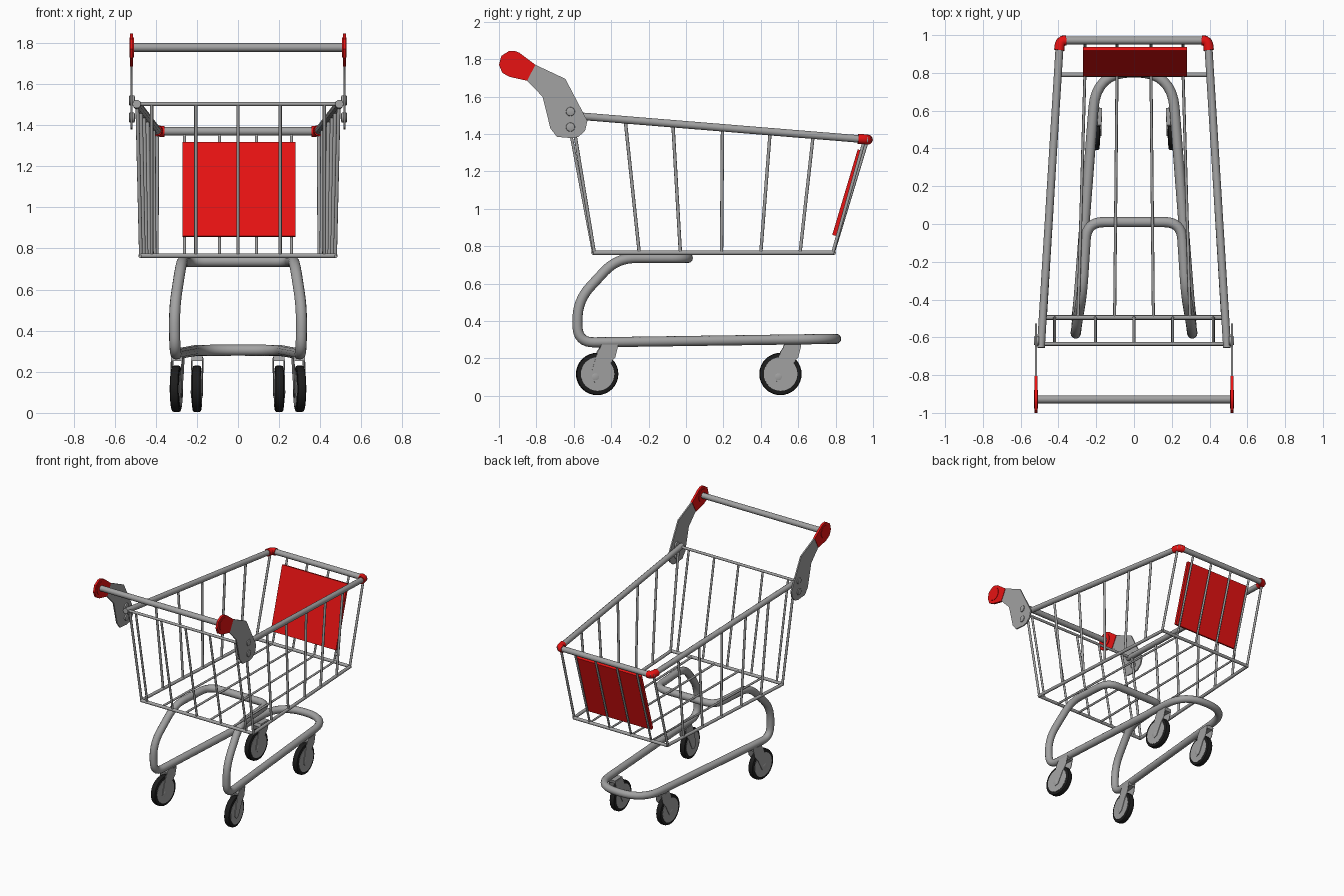
import bpy, bmesh, math
from mathutils import Vector, Matrix

if "Cube" in bpy.data.objects:
    bpy.data.objects.remove(bpy.data.objects["Cube"], do_unlink=True)


def material(name, rgb):
    m = bpy.data.materials.new(name)
    m.use_nodes = True
    m.diffuse_color = (*rgb, 1)
    m.node_tree.nodes["Principled BSDF"].inputs["Base Color"].default_value = (*rgb, 1)
    return m


STEEL = material("steel_grey", (0.36, 0.36, 0.36))
RED = material("bright_red", (0.8, 0.006, 0.006))
RUBBER = material("black_rubber", (0.012, 0.012, 0.012))


def activate(ob):
    bpy.ops.object.select_all(action="DESELECT")
    ob.select_set(True)
    bpy.context.view_layer.objects.active = ob


def tubes(name, paths, radius, mat, cyclic=False, sides=3):
    """Round bars along one or more point paths."""
    cu = bpy.data.curves.new(name, "CURVE")
    cu.dimensions = "3D"
    cu.bevel_depth = radius
    cu.bevel_resolution = sides
    cu.use_fill_caps = True
    for path in paths:
        sp = cu.splines.new("POLY")
        sp.points.add(len(path) - 1)
        for p, co in zip(sp.points, path):
            p.co = (*co, 1)
        sp.use_cyclic_u = cyclic
    cu.materials.append(mat)
    ob = bpy.data.objects.new(name, cu)
    bpy.context.collection.objects.link(ob)
    activate(ob)
    bpy.ops.object.convert(target="MESH")
    bpy.ops.object.shade_smooth_by_angle(angle=math.radians(50))
    return bpy.context.object


def mesh_object(name, bm, mat, matrix=Matrix()):
    bmesh.ops.recalc_face_normals(bm, faces=bm.faces)
    bm.transform(matrix)
    me = bpy.data.meshes.new(name)
    bm.to_mesh(me)
    bm.free()
    me.materials.append(mat)
    ob = bpy.data.objects.new(name, me)
    bpy.context.collection.objects.link(ob)
    activate(ob)
    bpy.ops.object.shade_smooth_by_angle(angle=math.radians(35))
    return ob


def plate(name, outline, x, thick, mat, matrix=Matrix()):
    """Flat plate from a (y, z) outline, centred on x."""
    bm = bmesh.new()
    face = bm.faces.new([bm.verts.new((x - thick / 2, y, z)) for y, z in outline])
    ext = bmesh.ops.extrude_face_region(bm, geom=[face])["geom"]
    bmesh.ops.translate(bm, vec=(thick, 0, 0),
                        verts=[v for v in ext if isinstance(v, bmesh.types.BMVert)])
    return mesh_object(name, bm, mat, matrix)


def disc(name, centre, radius, width, mat, matrix=Matrix(), bevel=0.0):
    """Cylinder with its axis along x."""
    bm = bmesh.new()
    bmesh.ops.create_cone(bm, cap_ends=True, segments=32, radius1=radius,
                          radius2=radius, depth=width)
    if bevel:
        rims = [e for e in bm.edges if abs(e.verts[0].co.z - e.verts[1].co.z) < 1e-5]
        bmesh.ops.bevel(bm, geom=rims, offset=bevel, segments=2, affect="EDGES", profile=0.5)
    bm.transform(Matrix.Translation(centre) @ Matrix.Rotation(math.pi / 2, 4, "Y"))
    return mesh_object(name, bm, mat, matrix)


def rounded(corners, steps=8):
    """Closed path; each corner is (point, trim length)."""
    out = []
    for i, (p, trim) in enumerate(corners):
        p = Vector(p)
        a = p + (Vector(corners[i - 1][0]) - p).normalized() * trim
        b = p + (Vector(corners[(i + 1) % len(corners)][0]) - p).normalized() * trim
        for k in range(steps + 1):
            t = k / steps
            out.append(a * (1 - t) ** 2 + p * 2 * t * (1 - t) + b * t * t)
    return out


def lerp(a, b, t):
    return Vector(a).lerp(Vector(b), t)


def at_y(a, b, y):
    return lerp(a, b, (y - a[1]) / (b[1] - a[1]))


def flip(p):
    return Vector((-p[0], p[1], p[2]))


# Undercarriage: one continuous bent tube
half = [((0.25, 0.01, 0.737), 0.09), ((0.275, -0.37, 0.737), 0.1),
        ((0.31, -0.58, 0.51), 0.1), ((0.307, -0.58, 0.285), 0.09),
        ((0.2, 0.803, 0.305), 0.19)]
loop = half + [(flip(p), t) for p, t in reversed(half)]
tubes("undercarriage_tube", [rounded(loop)], 0.027, STEEL, cyclic=True, sides=4)

# Basket corner points on the left side
top_back, top_front = (0.493, -0.655, 1.503), (0.392, 0.972, 1.37)
low_back, low_front = (0.473, -0.495, 0.765), (0.395, 0.79, 0.765)
rim_back = (0.493, -0.635, 1.503)

# Heavy upper rails and far rail
tubes("top_rails", [[top_back, top_front], [flip(top_back), flip(top_front)],
                    [top_front, flip(top_front)]], 0.021, STEEL)

# Basket floor outline and handle-end rim
tubes("floor_outline", [[low_back, low_front], [flip(low_back), flip(low_front)],
                        [low_back, flip(low_back)], [low_front, flip(low_front)]], 0.012, STEEL)
tubes("rear_rim_wire", [[rim_back, flip(rim_back)]], 0.01, STEEL)

# Side wires, fanned between rail and floor
wires = []
for yt, yb in [(-0.61, -0.49), (-0.325, -0.25), (-0.07, -0.03), (0.195, 0.19),
               (0.45, 0.4), (0.68, 0.61), (0.955, 0.785)]:
    a, b = at_y(top_back, top_front, yt), at_y(low_back, low_front, yb)
    wires += [[a, b], [flip(a), flip(b)]]
tubes("side_wires", wires, 0.009, STEEL)

# Handle-end wires
tubes("rear_wires", [[(x, -0.635, 1.503), (x, -0.495, 0.765)]
                     for x in (-0.42, -0.205, 0, 0.205, 0.42)], 0.008, STEEL)

# Far-end wires continue along the floor
front = []
for x in (-0.26, -0.09, 0.09, 0.26):
    front.append([(x, 0.972, 1.37), (x, 0.79, 0.765), (x * 1.14, -0.495, 0.765)])
tubes("front_and_floor_wires", front, 0.008, STEEL)

# Display panel inside the far end
plate("display_panel", [(0.918, 1.318), (0.938, 1.312), (0.802, 0.855), (0.782, 0.861)],
      0.005, 0.55, RED)

arm = [(-0.805, 1.77), (-0.645, 1.695), (-0.527, 1.47), (-0.54, 1.417), (-0.575, 1.385),
       (-0.61, 1.378), (-0.69, 1.385), (-0.725, 1.43), (-0.767, 1.6), (-0.85, 1.685)]
cap = [(-0.805, 1.77), (-0.89, 1.834), (-0.915, 1.844), (-0.944, 1.845), (-0.987, 1.818),
       (-1.0, 1.77), (-0.982, 1.727), (-0.944, 1.706), (-0.85, 1.685)]

for side, s in (("left", 1), ("right", -1)):
    # Red elbow covers
    elbow = [(0.396, 0.92, 1.374), (0.393, 0.948, 1.372), (0.387, 0.963, 1.371),
             (0.376, 0.971, 1.37), (0.358, 0.972, 1.37)]
    tubes(side + "_corner_cover", [[(s * x, y, z) for x, y, z in elbow]], 0.027, RED, sides=4)

    # Handle arm, end cap and bolts
    plate(side + "_handle_arm", arm, s * 0.518, 0.01, STEEL)
    plate(side + "_handle_cap", cap, s * 0.518, 0.016, RED)
    disc(side + "_cap_button", (s * 0.518, -0.928, 1.778), 0.048, 0.022, RED)
    for i, z in enumerate((1.52, 1.437)):
        disc(f"{side}_arm_bolt_{i + 1}", (s * 0.516, -0.618, z), 0.024, 0.028, STEEL, bevel=0.005)

    # Casters: tyre, hub, axle, fork
    for end, x, y, yaw in (("rear", 0.3, -0.475, 6), ("front", 0.2, 0.505, 2)):
        n = f"{side}_{end}_"
        m = Matrix.Translation((s * x, y, 0.117)) @ Matrix.Rotation(math.radians(s * yaw), 4, "Z")
        disc(n + "tyre", (0, 0, 0), 0.113, 0.042, RUBBER, m, bevel=0.01)
        disc(n + "hub", (0, 0, 0), 0.09, 0.046, STEEL, m)
        disc(n + "axle", (0, -0.012, -0.015), 0.02, 0.058, STEEL, m, bevel=0.004)
        fork = [(0, 0.12), (0.02, 0.15), (0.11, 0.15), (0.095, 0.09), (0.06, 0.05),
                (0.015, -0.035), (-0.015, -0.045), (-0.038, -0.02), (-0.03, 0.02)]
        for k in (-1, 1):
            plate(f"{n}fork_{'inner' if k * s < 0 else 'outer'}", fork, k * 0.026, 0.004, STEEL, m)
        plate(n + "fork_bridge", [(0.012, 0.135), (0.02, 0.158), (0.11, 0.158), (0.105, 0.135)],
              0, 0.054, STEEL, m)

# Push handle
tubes("push_handle", [[(-0.515, -0.928, 1.778), (0.515, -0.928, 1.778)]], 0.021, STEEL, sides=4)
